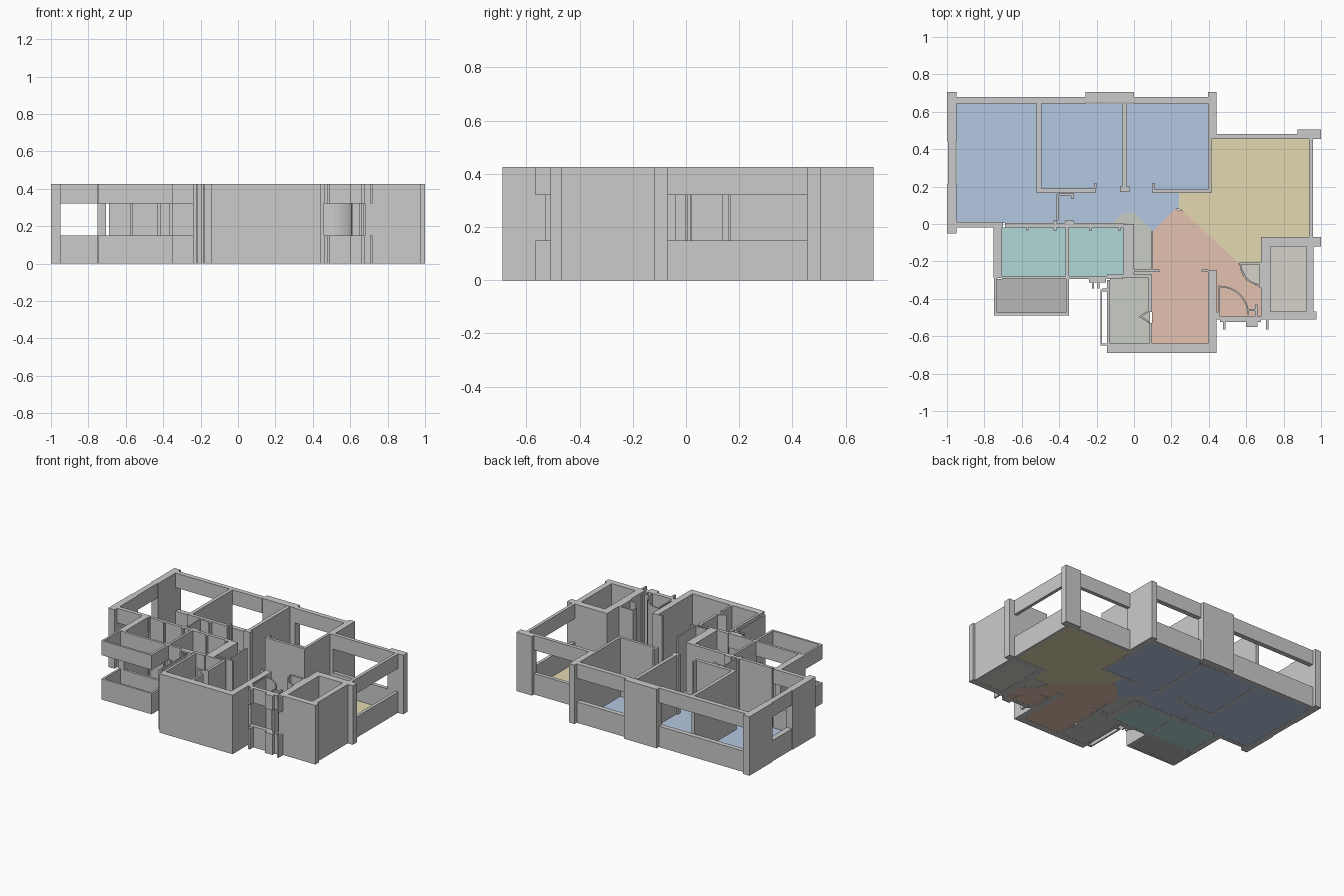
import bpy, bmesh, math

H, SILL, HEAD = 0.425, 0.15, 0.32


def add_prism(bm, pts, z0, z1):
    lo = [bm.verts.new((x, y, z0)) for x, y in pts]
    hi = [bm.verts.new((x, y, z1)) for x, y in pts]
    n = len(pts)
    bm.faces.new(lo[::-1])
    bm.faces.new(hi)
    for i in range(n):
        j = (i + 1) % n
        bm.faces.new((lo[i], lo[j], hi[j], hi[i]))


def finish(name, bm):
    bmesh.ops.recalc_face_normals(bm, faces=bm.faces[:])
    me = bpy.data.meshes.new(name)
    bm.to_mesh(me)
    bm.free()
    ob = bpy.data.objects.new(name, me)
    bpy.context.collection.objects.link(ob)
    return ob


def walls(name, rects, window=False):
    """Rectangles x0, x1, y0, y1; windows keep only the sill and header bands."""
    bm = bmesh.new()
    for x0, x1, y0, y1 in rects:
        pts = [(x0, y0), (x1, y0), (x1, y1), (x0, y1)]
        for z0, z1 in ([(0, SILL), (HEAD, H)] if window else [(0, H)]):
            add_prism(bm, pts, z0, z1)
    return finish(name, bm)


def arc_wall(name, cx, cy, rx, ry, a0, a1, t=0.008, n=8):
    angs = [math.radians(a0 + (a1 - a0) * i / n) for i in range(n + 1)]
    outer = [(cx + rx * math.cos(a), cy + ry * math.sin(a)) for a in angs]
    inner = [(cx + (rx - t) * math.cos(a), cy + (ry - t) * math.sin(a)) for a in angs]
    bm = bmesh.new()
    add_prism(bm, outer + inner[::-1], 0, H)
    return finish(name, bm)


def floor(name, pts, col):
    bm = bmesh.new()
    f = bm.faces.new([bm.verts.new((x, y, 0.001)) for x, y in pts])
    f.normal_update()
    if f.normal.z < 0:
        f.normal_flip()
    me = bpy.data.meshes.new(name)
    bm.to_mesh(me)
    bm.free()
    ob = bpy.data.objects.new(name, me)
    bpy.context.collection.objects.link(ob)
    mat = bpy.data.materials.new(name + "_colour")
    mat.diffuse_color = (*col, 1)
    me.materials.append(mat)


def rect(x0, x1, y0, y1):
    return [(x0, y0), (x1, y0), (x1, y1), (x0, y1)]


# Outer shell: left wall, back piers and right corner piers
walls("left_wall", [(-1, -.95, -.05, .215), (-1, -.95, .445, .705)])
walls("left_window", [(-.995, -.955, .215, .445)], True)
walls("back_piers", [(-.26, 0, .65, .705), (.395, .44, .455, .705),
                     (.395, .415, .165, .455), (.875, 1, .455, .505)])
walls("back_windows", [(-.95, -.26, .645, .68), (0, .395, .645, .68),
                       (.44, .875, .455, .482)], True)
walls("right_window", [(.935, .958, -.07, .455)], True)

# Shaft room at the right front
walls("shaft_walls", [(.68, 1, -.12, -.07), (.68, .73, -.51, -.12),
                      (.92, .96, -.47, -.12), (.73, .975, -.51, -.467)])

# Bedroom partitions
walls("bedroom_partitions", [(-.52, -.495, .165, .645), (-.063, -.037, .17, .645),
                             (-.495, -.205, .165, .19), (-.215, -.2, .19, .22),
                             (.11, .395, .165, .185), (.1, .113, .165, .22),
                             (-.075, -.063, .17, .2), (-.037, -.025, .17, .2)])

# Corridor and small closet partitions
walls("corridor_wall", [(-.69, -.06, -.018, .005), (-.575, -.565, -.035, -.018),
                        (-.43, -.415, -.035, .02), (-.24, -.225, -.035, -.018),
                        (-.37, -.32, .005, .018), (-.085, -.07, -.035, -.018)])
walls("closet_wall", [(-.415, -.405, .02, .16), (-.405, -.32, .15, .162),
                      (-.335, -.32, .135, .15)])
walls("living_front_window", [(-.95, -.7, -.02, .01)], True)

# Kitchen, bath and balcony
walls("kitchen_walls", [(-.75, -.705, -.29, -.005), (-.365, -.348, -.28, -.018),
                        (-.06, 0, -.28, .0)])
walls("kitchen_windows", [(-.705, -.06, -.295, -.277)], True)
walls("balcony_rails", [(-.748, -.347, -.488, -.473), (-.748, -.733, -.473, -.29),
                        (-.364, -.347, -.473, -.295)], True)

# Front block with hall and bathroom
walls("front_block_walls", [(-.145, .44, -.69, -.64), (.395, .44, -.64, -.245),
                            (.36, .395, -.255, -.243), (-.145, -.127, -.64, -.3),
                            (-.145, .08, -.285, -.27), (0, .135, -.256, -.243),
                            (.092, .102, -.243, -.04), (.075, .095, -.47, -.27),
                            (.08, .095, -.64, -.53)])
bm = bmesh.new()
add_prism(bm, [(.08, -.46), (.025, -.495), (.08, -.53), (.08, -.52),
               (.042, -.495), (.08, -.47)], 0, H)
finish("bathroom_niche", bm)
walls("outer_pipes", [(-.18, -.17, -.65, -.35), (-.17, -.145, -.36, -.345),
                      (-.17, -.145, -.65, -.638), (-.24, -.15, -.312, -.295),
                      (-.225, -.215, -.345, -.312), (-.195, -.185, -.345, -.312)])

# Entrance lobby: curved door leaves, door frames and projecting window bits
arc_wall("large_curved_wall", .46, -.485, .155, .155, 0, 90)
arc_wall("small_curved_wall", .685, -.215, .12, .115, 180, 270)
walls("lobby_walls", [(.45, .46, -.49, -.33), (.565, .68, -.217, -.205),
                      (.44, .46, -.51, -.47), (.61, .66, -.465, -.455),
                      (.672, .682, -.34, -.217), (.648, .66, -.53, -.43)])
walls("lobby_windows", [(.46, .68, -.525, -.495), (.475, .49, -.565, -.525),
                        (.705, .718, -.565, -.51), (.6, .66, -.55, -.525)], True)

# Coloured floors
floor("bedroom_floor", [(-.95, .645), (.395, .645), (.395, .17), (.24, .17), (.24, .08),
                        (.22, .08), (.1, -.04), (0, .06), (-.06, .06), (-.115, .005),
                        (-.95, .005)], (.46, .58, .75))
floor("living_floor", [(.4, .455), (.935, .455), (.935, -.07), (.68, -.07), (.68, -.21),
                       (.56, -.21), (.26, .07), (.24, .08), (.24, .17), (.4, .17)],
      (.77, .69, .44))
floor("hall_floor", [(.1, -.04), (.22, .08), (.26, .07), (.56, -.21), (.6, -.3), (.68, -.34),
                     (.68, -.5), (.44, -.5), (.44, -.25), (.4, -.25), (.4, -.64),
                     (.095, -.64), (.095, -.25)], (.77, .54, .44))
floor("passage_floor", [(-.115, .005), (-.06, .06), (0, .06), (.1, -.04), (.1, -.27),
                        (0, -.27), (0, .0)], (.58, .61, .56))
floor("bathroom_floor", rect(-.127, .085, -.64, -.28), (.58, .61, .56))
floor("kitchen_floor", rect(-.705, -.365, -.28, -.018), (.44, .68, .68))
floor("washroom_floor", rect(-.348, -.06, -.28, -.018), (.44, .68, .68))
floor("balcony_floor", rect(-.733, -.364, -.473, -.295), (.48, .48, .48))
floor("shaft_floor", rect(.73, .92, -.467, -.12), (.67, .65, .6))
floor("duct_floor", [(.565, -.215), (.72, -.215), (.72, -.325), (.66, -.325), (.6, -.29)],
      (.67, .65, .6))
